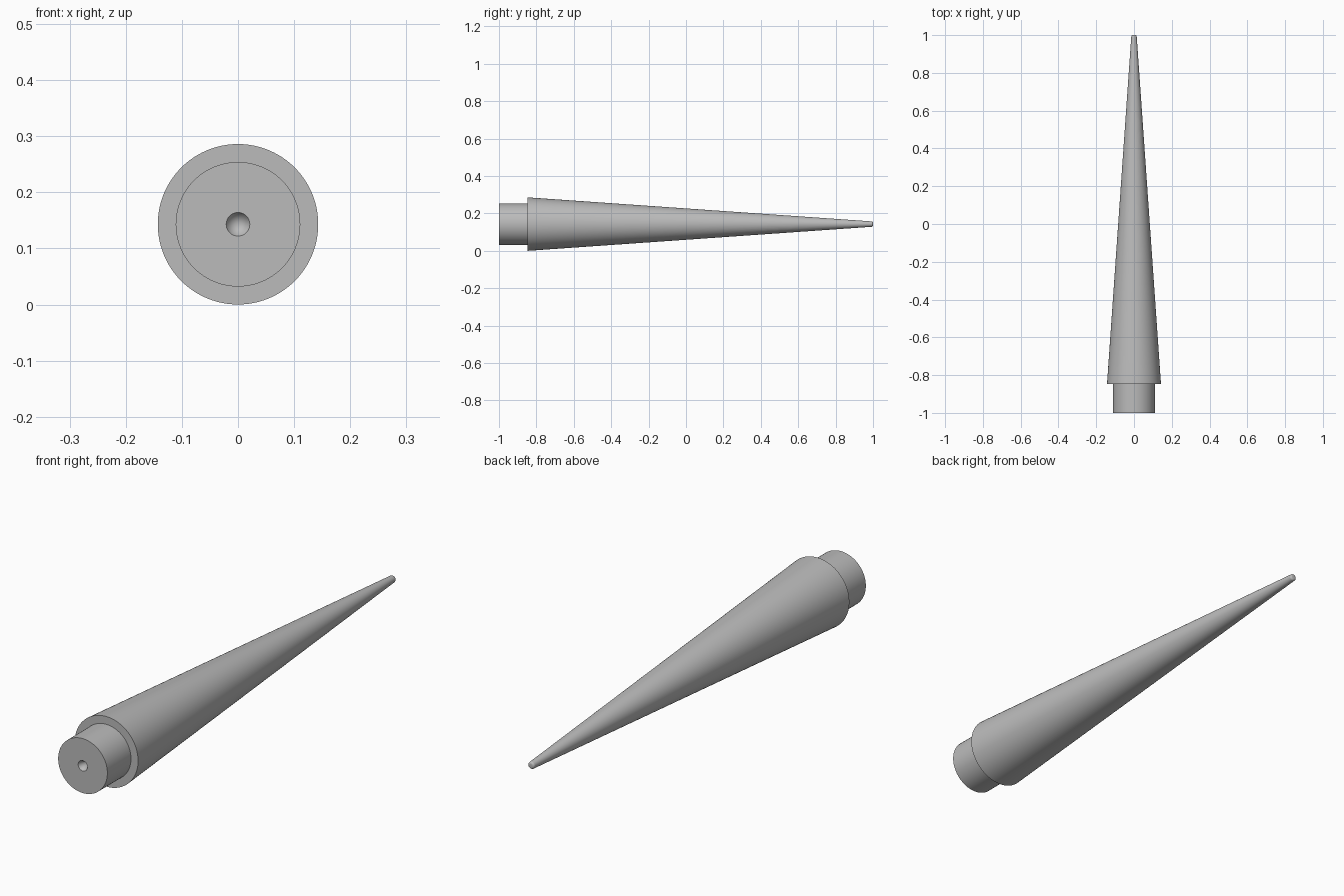
import bpy
import bmesh
import math
from mathutils import Matrix, Vector

old = bpy.data.objects.get("Cube")
if old:
    bpy.data.objects.remove(old, do_unlink=True)

AXIS_Z = 0.143
SIDES = 96

grey = bpy.data.materials.new("plain_grey")
grey.use_nodes = True
colour = (0.5, 0.5, 0.5, 1)
grey.diffuse_color = colour
grey.node_tree.nodes["Principled BSDF"].inputs["Base Color"].default_value = colour


def lathe(name, profile):
    """Revolve (radius, y) points about the lengthwise axis."""
    bm = bmesh.new()
    verts = [bm.verts.new((r, y, 0)) for r, y in profile]
    edges = [bm.edges.new(pair) for pair in zip(verts, verts[1:])]
    bmesh.ops.spin(bm, geom=verts + edges, cent=(0, 0, 0), axis=(0, 1, 0),
                   angle=math.tau, steps=SIDES, use_duplicate=False)
    bmesh.ops.remove_doubles(bm, verts=bm.verts, dist=1e-5)
    bmesh.ops.transform(bm, matrix=Matrix.Translation(Vector((0, 0, AXIS_Z))), verts=bm.verts)
    bmesh.ops.recalc_face_normals(bm, faces=bm.faces)
    mesh = bpy.data.meshes.new(name)
    bm.to_mesh(mesh)
    bm.free()
    mesh.materials.append(grey)
    obj = bpy.data.objects.new(name, mesh)
    bpy.context.collection.objects.link(obj)
    bpy.ops.object.select_all(action='DESELECT')
    bpy.context.view_layer.objects.active = obj
    obj.select_set(True)
    bpy.ops.object.shade_smooth_by_angle(angle=math.radians(30))
    return obj


# Stub with conical centre hole, shoulder, then the long taper
profile = [(0, -0.964), (0.021, -1), (0.111, -1), (0.111, -0.848),
           (0.143, -0.848), (0.0145, 0.992)]

# Rounded tip edge
fillet = 0.008
for i in range(1, 7):
    a = math.radians(15 * i)
    profile.append((0.0065 + fillet * math.cos(a), 0.992 + fillet * math.sin(a)))
profile.append((0, 1))

lathe("tapered_spike", profile)
